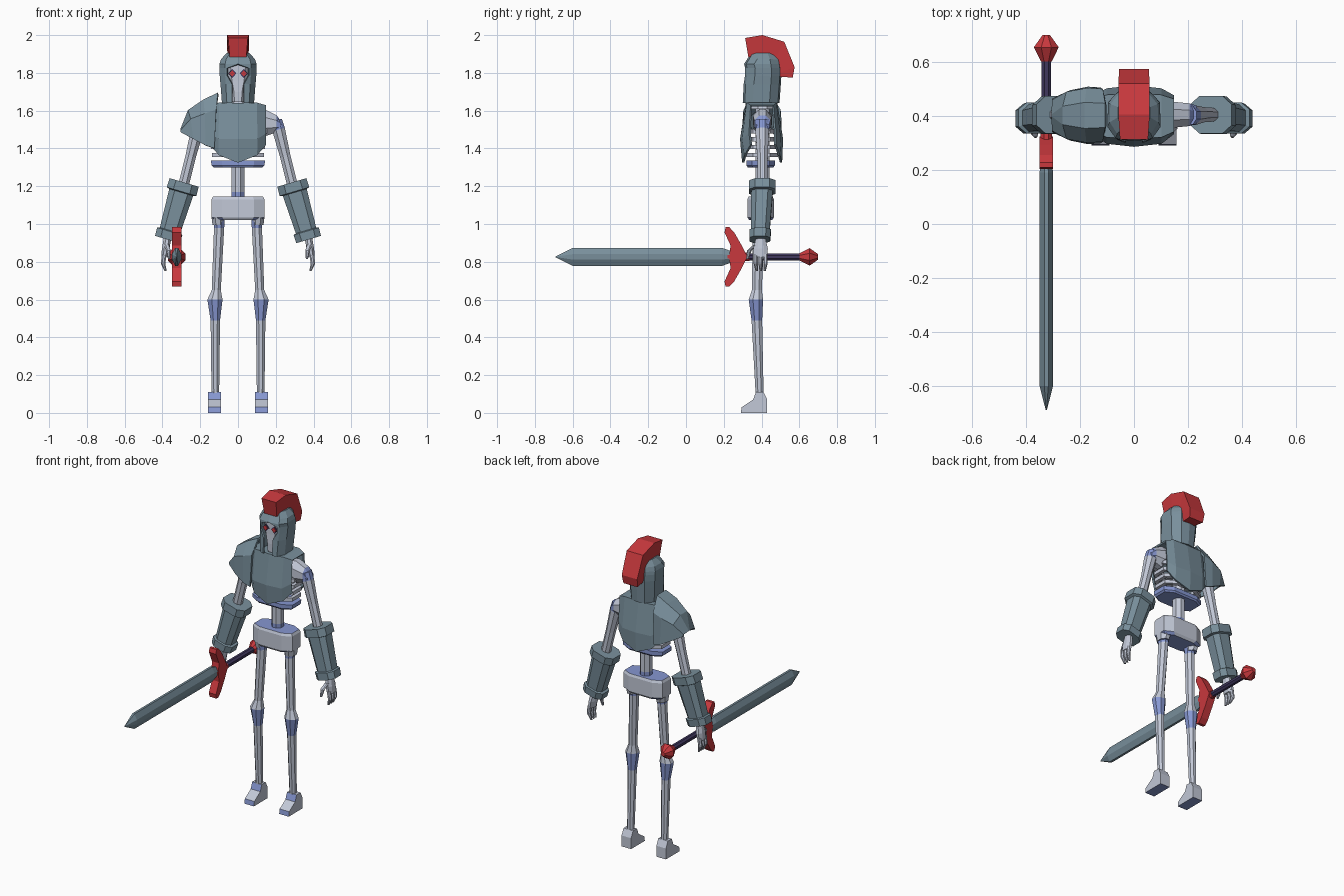
import bpy, bmesh, math
from mathutils import Vector


def material(name, rgb):
    m = bpy.data.materials.new(name)
    m.diffuse_color = (*rgb, 1)
    return m


BONE = material("bone", (.54, .58, .68))
BLUE = material("blue_bone", (.24, .31, .64))
STEEL = material("steel", (.19, .275, .33))
RED = material("red", (.58, .04, .047))
DARK = material("dark_grip", (.05, .038, .11))
X, Y, Z = Vector((1, 0, 0)), Vector((0, 1, 0)), Vector((0, 0, 1))


def build(name, rows, mat, closed=True, mirror=False, thick=0, rule=None, alt=BLUE):
    """Skin a list of point rows; closed rows are capped, open ones become a thin shell."""
    bm = bmesh.new()
    vs = [[bm.verts.new(p) for p in r] for r in rows]
    n = len(rows[0])
    for a, b in zip(vs, vs[1:]):
        for i in range(n if closed else n - 1):
            j = (i + 1) % n
            bm.faces.new((a[i], a[j], b[j], b[i]))
    if closed:
        bm.faces.new(vs[0])
        bm.faces.new(vs[-1])
    bmesh.ops.remove_doubles(bm, verts=bm.verts, dist=1e-5)
    bmesh.ops.recalc_face_normals(bm, faces=bm.faces)
    bm.normal_update()
    if rule:
        for f in bm.faces:
            f.material_index = int(rule(f.calc_center_median(), f.normal))
    me = bpy.data.meshes.new(name)
    bm.to_mesh(me)
    bm.free()
    me.materials.append(mat)
    if rule:
        me.materials.append(alt)
    ob = bpy.data.objects.new(name, me)
    bpy.context.collection.objects.link(ob)
    if mirror:
        m = ob.modifiers.new("mirror", 'MIRROR')
        m.use_clip = True
    if thick:
        s = ob.modifiers.new("thickness", 'SOLIDIFY')
        s.thickness = thick
        s.offset = 0
    return ob


def section(c, a, b, u=X, v=Y, k=.41):
    """Chamfered rectangle with half sizes a, b; k is the flat share of each side."""
    shape = [(1, k), (k, 1), (-k, 1), (-1, k), (-1, -k), (-k, -1), (k, -1), (1, -k)]
    return [Vector(c) + u * a * p + v * b * q for p, q in shape]


def tube(name, stations, mat, u=X, v=Y, k=.41, **kw):
    return build(name, [section(s[:3], s[3], s[4], u, v, k) for s in stations], mat, **kw)


def prism(name, profile, x0, x1, mat, **kw):
    return build(name, [[(x, y, z) for y, z in profile] for x in (x0, x1)], mat, **kw)


# Legs and feet
tube("leg", [(.10, .385, 1.03, .03, .035), (.10, .385, .98, .027, .032),
             (.115, .375, .65, .024, .026), (.122, .37, .6, .04, .038),
             (.12, .375, .49, .025, .028), (.12, .39, .09, .02, .021)],
     BONE, mirror=True, rule=lambda c, n: .5 < c.z < .59 or c.z > .99)
prism("foot", [(.43, 0), (.43, .07), (.41, .11), (.37, .11), (.355, .07), (.295, .03), (.29, 0)],
      .09, .158, BONE, mirror=True, rule=lambda c, n: n.z < -.5 or n.y < -.9)

# Pelvis, spine, waist plate
caps_blue = lambda c, n: abs(n.z) > .6
tube("pelvis", [(0, .395, 1.02, .12, .06), (0, .395, 1.035, .14, .07),
                (0, .395, 1.13, .14, .07), (0, .395, 1.145, .132, .064)],
     BONE, k=.6, rule=caps_blue)
tube("hip_socket", [(.105, .39, .995, .03, .04), (.105, .39, 1.035, .035, .05)],
     BONE, mirror=True, rule=caps_blue)
tube("spine", [(0, .405, 1.13, .034, .036), (0, .405, 1.17, .034, .036),
               (0, .405, 1.6, .034, .036), (0, .4, 1.72, .03, .036)],
     BONE, rule=lambda c, n: c.z < 1.16)
tube("waist_plate", [(0, .395, 1.3, .13, .068), (0, .395, 1.31, .14, .075),
                     (0, .395, 1.335, .143, .075)], BLUE, k=.6)

# Rib hoops
for i in range(4):
    z, a = 1.365 + .042 * i, .138 + .005 * i
    hoop = [section((0, .4, z + dz), a - t, .088 - t, k=.5)
            for t, dz in ((0, -.011), (0, .011), (.022, .011), (.022, -.011))]
    hoop = [list(r) for r in zip(*hoop)]
    build("rib", hoop + hoop[:1], BONE)
tube("collar_base", [(0, .405, 1.61, .07, .06), (0, .405, 1.65, .055, .05)], BONE)

# Shoulders and upper arms
tube("shoulder", [(.09, .405, 1.56, .04, .05), (.145, .405, 1.535, .07, .048),
                  (.205, .405, 1.53, .045, .042), (.232, .405, 1.515, .022, .034)],
     BONE, u=Z, v=Y, mirror=True, rule=lambda c, n: c.x > .21)
D, U = Vector((.283, 0, -.959)), Vector((.959, 0, .283))
tube("upper_arm", [(.208, .403, 1.55, .025, .034), (.215, .403, 1.5, .034, .036),
                   (.25, .405, 1.36, .028, .028), (.29, .405, 1.2, .028, .025)],
     BONE, u=U, mirror=True, rule=lambda c, n: c.z > 1.51)

# Bracers with flared rims
rows = []
for t, a, b in ((0, .08, .07), (.05, .082, .07), (.055, .066, .057),
                (.265, .056, .05), (.27, .07, .057), (.315, .068, .055)):
    c = Vector((.285, .405 - .045 * t, 1.22)) + D * t
    rows.append(section(c, a, b, U, Y, .55))
build("bracer", rows, STEEL, mirror=True)

# Hands
tube("palm", [(.37, .395, .94, .02, .022), (.383, .395, .87, .02, .038),
              (.39, .395, .825, .016, .036)], BONE, mirror=True)
for y in (.369, .395, .421):
    tube("finger", [(.39, y, .84, .013, .011), (.397, y, .79, .012, .011),
                    (.383, .395 + (y - .395) * .8, .75, .006, .006)], BONE, mirror=True)
tube("thumb", [(.378, .37, .89, .013, .014), (.368, .335, .86, .012, .012),
               (.365, .325, .815, .006, .007)], BONE, mirror=True)

# Cuirass running from the front hem over the shoulders to the back hem
columns = [(0, [(.303, 1.325), (.292, 1.45), (.32, 1.635), (.48, 1.635), (.508, 1.45), (.503, 1.325)]),
           (.10, [(.315, 1.365), (.303, 1.45), (.325, 1.638), (.475, 1.638), (.497, 1.45), (.492, 1.365)]),
           (.145, [(.345, 1.42), (.338, 1.48), (.345, 1.625), (.46, 1.625), (.472, 1.48), (.472, 1.42)])]
build("cuirass", [[(x, y, z) for y, z in pts] for x, pts in columns], STEEL,
      closed=False, mirror=True, thick=.012)

# Single shoulder guard: arched stations from neck to outer edge
arches = [(-.105, -.125, 1.69, 1.40, .305, .5), (-.18, -.17, 1.655, 1.415, .302, .503),
          (-.26, -.235, 1.6, 1.45, .315, .49), (-.3, -.3, 1.5, 1.485, .345, .46)]
rows = []
for xt, xb, zt, zb, y0, y1 in arches:
    xm, zm = (xt + xb) / 2, zb + (zt - zb) * .7
    rows.append([(xb, y0, zb), (xm, y0 + .005, zm), (xt, y0 + .055, zt),
                 (xt, y1 - .055, zt), (xm, y1 - .005, zm), (xb, y1, zb)])
build("shoulder_guard", rows, STEEL, closed=False, thick=.012)

# Skull and diamond eyes
tube("skull", [(0, .375, 1.645, .03, .045), (0, .375, 1.7, .034, .047),
               (0, .39, 1.76, .052, .06), (0, .4, 1.85, .066, .07)], BONE, k=.62)
for name, r, y, mat in (("eye_socket", .024, .325, DARK), ("eye", .017, .32, RED)):
    build(name, [[(.03 + r * math.cos(i * math.pi / 2) * .9, y + d,
                   1.797 + r * math.sin(i * math.pi / 2)) for i in range(4)]
                 for d in (0, .009)], mat, mirror=True)

# Helmet with an open face slot
rows = []
for z, w, yf, s, yb in ((1.64, .03, .305, .08, .49), (1.74, .03, .31, .088, .497),
                        (1.785, .055, .316, .092, .5), (1.825, .055, .318, .094, .5),
                        (1.845, 0, .312, .094, .497), (1.87, 0, .328, .086, .493),
                        (1.9, 0, .345, .058, .482), (1.902, 0, .345, 0, .482)):
    rows.append([(w, yf, z), (s * .7, yf + .01, z), (s, yf + .05, z), (s * .97, yb - .05, z),
                 (s * .55, yb - .008, z), (0, yb, z)])
build("helmet", rows, STEEL, closed=False, mirror=True, thick=.01)

# Crest swept over the helmet
rows = []
for yo, zo, yi, zi, w in ((.313, 1.985, .33, 1.885, .052), (.405, 2.0, .405, 1.885, .058),
                          (.52, 1.965, .475, 1.875, .058), (.575, 1.83, .495, 1.8, .055),
                          (.565, 1.775, .495, 1.78, .05)):
    rows.append([(-w, yo, zo), (w, yo, zo), (w - .008, yi, zi), (.008 - w, yi, zi)])
build("crest", rows, RED)

# Sword pointing forward
SX, SZ = -.325, .826
tube("blade", [(SX, -.69, SZ, .002, .002), (SX, -.6, SZ, .025, .048),
               (SX, .19, SZ, .025, .048), (SX, .24, SZ, .02, .03)], STEEL, u=X, v=Z, k=.3)
rows = []
for dz, y0, y1 in ((-.158, .21, .228), (-.13, .204, .255), (-.06, .236, .295), (0, .228, .325),
                   (.06, .236, .295), (.13, .204, .255), (.158, .21, .228)):
    rows.append([(SX - .025, y0, SZ + dz), (SX + .025, y0, SZ + dz),
                 (SX + .025, y1, SZ + dz), (SX - .025, y1, SZ + dz)])
build("crossguard", rows, RED)
tube("guard_collar", [(SX, .215, SZ, .022, .022), (SX, .335, SZ, .022, .022)], RED, u=X, v=Z)
tube("grip", [(SX, .33, SZ, .018, .018), (SX, .61, SZ, .018, .018)], DARK, u=X, v=Z)
tube("pommel", [(SX, .602, SZ, .02, .02), (SX, .655, SZ, .046, .046),
                (SX, .7, SZ, .014, .014)], RED, u=X, v=Z)
